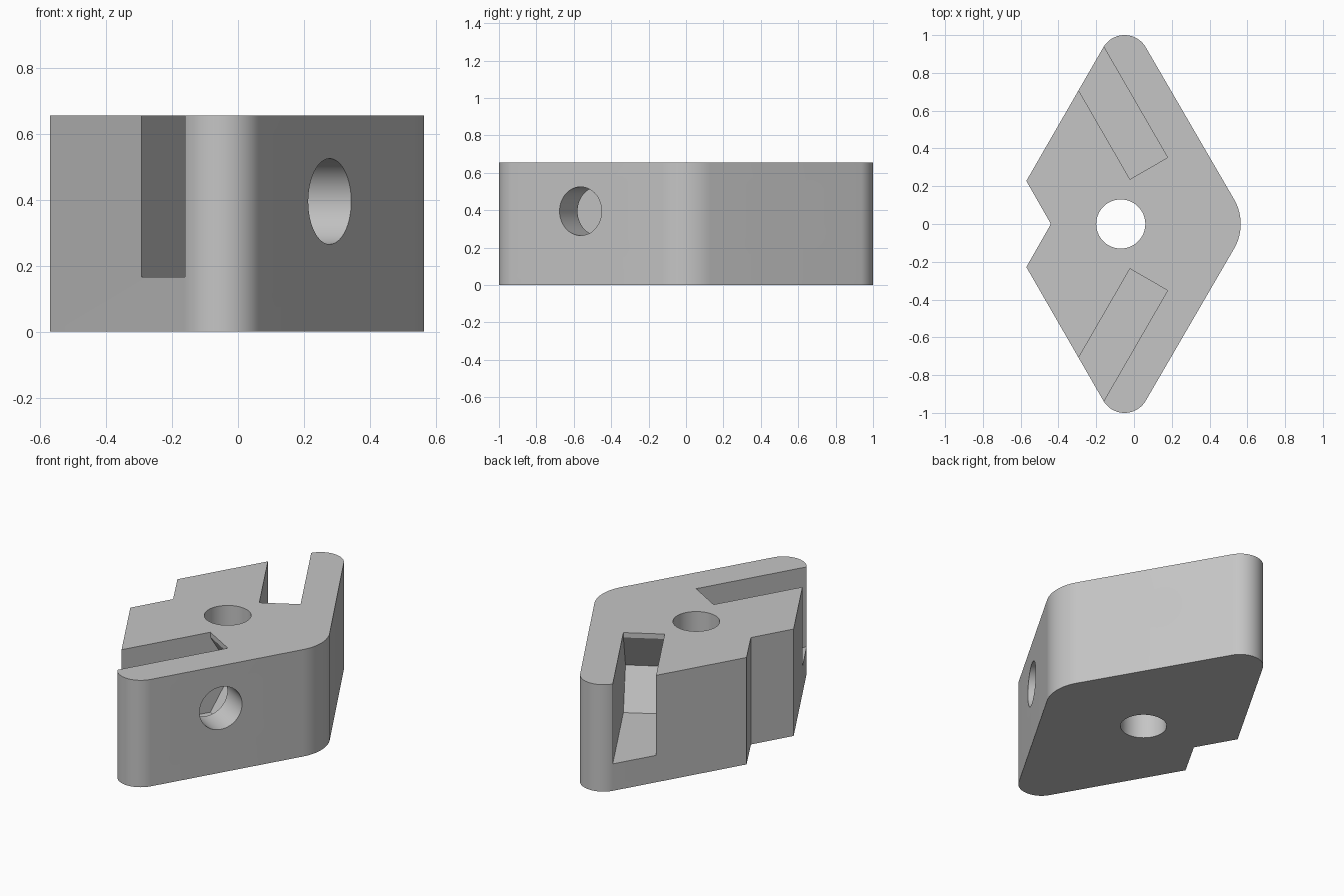
import bpy
import bmesh
from math import cos, sin, radians, pi
from mathutils import Matrix, Vector

cube = bpy.data.objects.get("Cube")
if cube:
    bpy.data.objects.remove(cube)

HEIGHT = 0.655
HOLE_R = 0.13
HOLE_Z = 0.395

# Local frame of a slanted side: u runs along it, n points out of it
U = Vector((0.5, cos(radians(30)), 0))
N = Vector((cos(radians(30)), -0.5, 0))
Z = Vector((0, 0, 1))

grey = bpy.data.materials.new("light grey")
grey.use_nodes = True
COLOUR = (0.56, 0.56, 0.56, 1)
grey.diffuse_color = COLOUR
grey.node_tree.nodes["Principled BSDF"].inputs["Base Color"].default_value = COLOUR


def prism(name, points, direction):
    """Extrude a closed polygon along a direction."""
    bm = bmesh.new()
    face = bm.faces.new([bm.verts.new(p) for p in points])
    moved = bmesh.ops.extrude_face_region(bm, geom=[face])["geom"]
    bmesh.ops.translate(bm, vec=direction,
                        verts=[v for v in moved if isinstance(v, bmesh.types.BMVert)])
    bmesh.ops.recalc_face_normals(bm, faces=bm.faces)
    mesh = bpy.data.meshes.new(name)
    bm.to_mesh(mesh)
    bm.free()
    mesh.materials.append(grey)
    obj = bpy.data.objects.new(name, mesh)
    bpy.context.collection.objects.link(obj)
    return obj


def arc(x, y, radius, start, end, steps):
    angles = [radians(start + (end - start) * i / steps) for i in range(steps + 1)]
    return [Vector((x + radius * cos(a), y + radius * sin(a), 0)) for a in angles]


def circle(centre, a, b, radius, steps=64):
    return [centre + radius * (a * cos(2 * pi * i / steps) + b * sin(2 * pi * i / steps))
            for i in range(steps)]


def mirrored(obj):
    """Copy of a cutter on the other side of the y = 0 plane."""
    copy = obj.copy()
    copy.data = obj.data.copy()
    bm = bmesh.new()
    bm.from_mesh(copy.data)
    bm.transform(Matrix.Scale(-1, 4, (0, 1, 0)))
    bmesh.ops.recalc_face_normals(bm, faces=bm.faces)
    bm.to_mesh(copy.data)
    bm.free()
    bpy.context.collection.objects.link(copy)
    return copy


# Block: rounded kite outline with a notch in its -x corner
outline = (arc(-0.05, -0.87, 0.13, 210, 330, 24)
           + arc(0.305, 0, 0.26, -30, 30, 16)
           + arc(-0.05, 0.87, 0.13, 30, 150, 24)
           + [Vector((-0.57, 0.228, 0)), Vector((-0.44, 0, 0)), Vector((-0.57, -0.228, 0))])
block = prism("bracket_block", outline, Z * HEIGHT)

# Nut slot: open at the top and outer end, with a pointed inner end
slot_end = -0.216
profile = [(-1.3, 0.165), (slot_end, 0.165), (slot_end + 0.133, HOLE_Z),
           (slot_end, 0.625), (slot_end, 0.8), (-1.3, 0.8)]
slot = prism("slot_cutter", [U * u + N * 0.1 + Z * z for u, z in profile], N * 0.23)

# Round holes: one from each +x side into its slot, one upright through the middle
side_hole = prism("side_hole_cutter",
                  circle(U * -0.349 + N * 0.22 + Z * HOLE_Z, U, Z, HOLE_R), N * 0.5)
centre_hole = prism("centre_hole_cutter",
                    circle(Vector((-0.07, 0, -0.2)), Vector((1, 0, 0)),
                           Vector((0, 1, 0)), HOLE_R), Z * 1.2)

cutters = [slot, mirrored(slot), side_hole, mirrored(side_hole), centre_hole]
bpy.context.view_layer.objects.active = block
for obj in bpy.context.selected_objects:
    obj.select_set(False)
block.select_set(True)
for cutter in cutters:
    cutter.hide_render = True
    mod = block.modifiers.new("cut", "BOOLEAN")
    mod.operation = "DIFFERENCE"
    mod.solver = "EXACT"
    mod.object = cutter
    bpy.ops.object.modifier_apply(modifier=mod.name)
for cutter in cutters:
    bpy.data.objects.remove(cutter)

bpy.ops.object.shade_smooth_by_angle(angle=radians(25))
